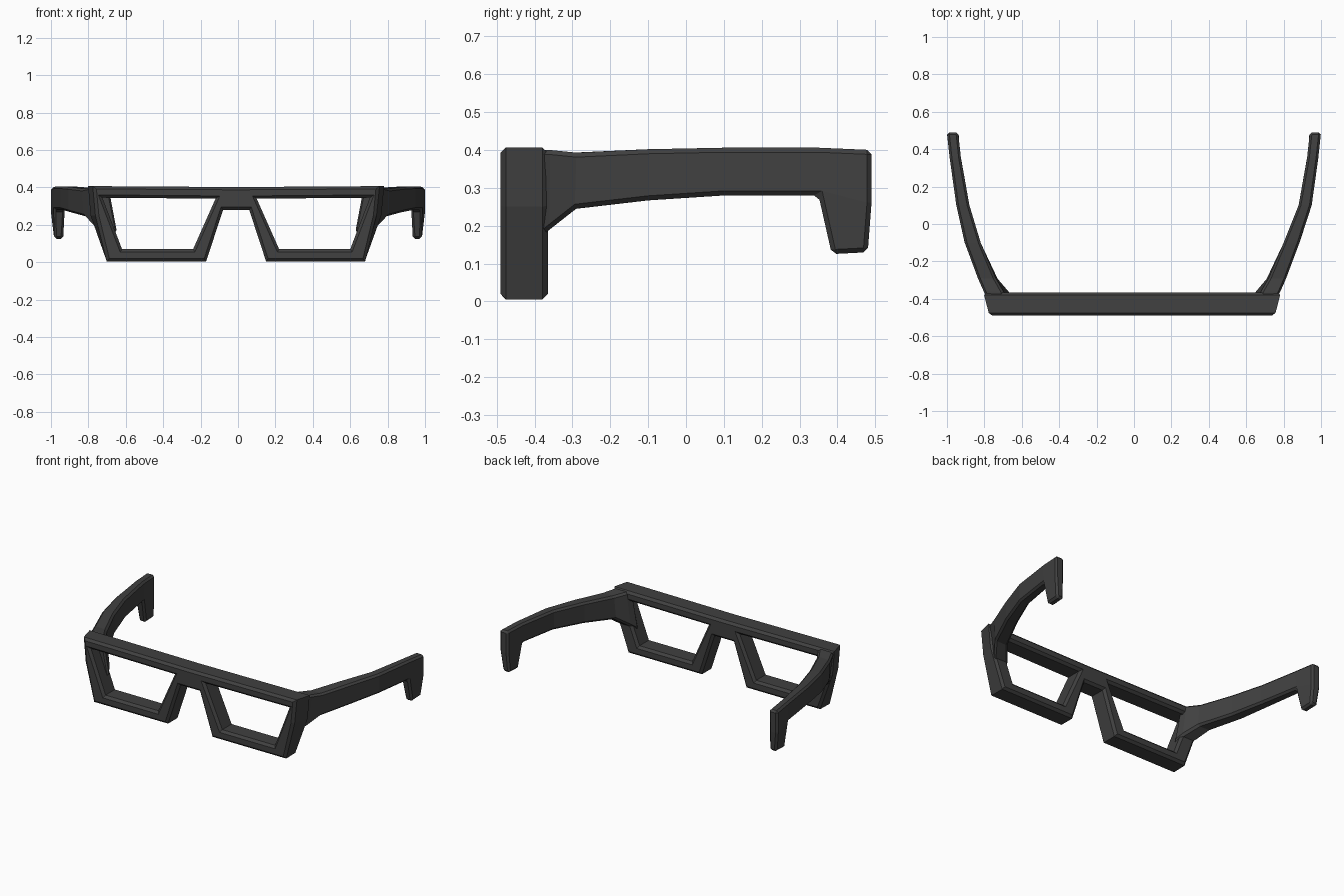
import bpy, bmesh

cube = bpy.data.objects.get("Cube")
if cube:
    bpy.data.objects.remove(cube, do_unlink=True)

charcoal = bpy.data.materials.new("charcoal plastic")
charcoal.use_nodes = True
colour = (0.052, 0.052, 0.052, 1)
charcoal.diffuse_color = colour
bsdf = charcoal.node_tree.nodes["Principled BSDF"]
bsdf.inputs["Base Color"].default_value = colour
bsdf.inputs["Roughness"].default_value = 0.7

SHIFT = -0.01            # the front sits slightly off centre
FRONT, BACK = -0.49, -0.365


def finish(bm, name):
    bmesh.ops.recalc_face_normals(bm, faces=bm.faces[:])
    mesh = bpy.data.meshes.new(name)
    bm.to_mesh(mesh)
    bm.free()
    mesh.materials.append(charcoal)
    obj = bpy.data.objects.new(name, mesh)
    bpy.context.collection.objects.link(obj)
    return obj


def bevel(bm, edges, width):
    bmesh.ops.bevel(bm, geom=edges, offset=width, segments=1,
                    affect='EDGES', clamp_overlap=True)


# Front frame: half outline, mirrored, then extruded backwards
points = {
    "top_mid": (0, 0.402), "low_mid": (0, 0.28),
    "A": (0.795, 0.407), "E": (0.78, 0.25), "B": (0.69, 0.005),
    "C": (0.16, 0.005), "D": (0.07, 0.28),
    "a": (0.715, 0.345), "b": (0.61, 0.07), "c": (0.23, 0.07), "d": (0.11, 0.34),
}
patches = [("A", "E", "B", "b", "a"), ("B", "C", "c", "b"), ("C", "D", "d", "c"),
           ("D", "low_mid", "top_mid", "d"), ("A", "a", "d", "top_mid")]

bm = bmesh.new()
for side in (-1, 1):
    verts = {k: bm.verts.new((side * x, BACK, z)) for k, (x, z) in points.items()}
    for patch in patches:
        bm.faces.new([verts[k] for k in patch])
bmesh.ops.remove_doubles(bm, verts=bm.verts[:], dist=0.001)
bmesh.ops.recalc_face_normals(bm, faces=bm.faces[:])
res = bmesh.ops.extrude_face_region(bm, geom=bm.faces[:], use_keep_orig=True)
for v in [g for g in res["geom"] if isinstance(g, bmesh.types.BMVert)]:
    v.co.y = FRONT
    if abs(v.co.x) > 0.75:          # outer corners taper towards the front
        v.co.x *= 0.96
bmesh.ops.recalc_face_normals(bm, faces=bm.faces[:])
rims = [e for e in bm.edges if len(e.link_faces) == 2
        and abs(e.verts[0].co.y - e.verts[1].co.y) < 0.01
        and e.calc_face_angle() > 0.8]
bevel(bm, rims, 0.018)
bmesh.ops.translate(bm, verts=bm.verts[:], vec=(SHIFT, 0, 0))
finish(bm, "front_frame")

# Temple stations: y, inner x, outer x, bottom z, top z, bottom lean
stations = [
    (-0.41, 0.68, 0.77, 0.15, 0.400, 0.05),
    (-0.36, 0.69, 0.795, 0.19, 0.400, 0.03),
    (-0.29, 0.73, 0.825, 0.245, 0.393, 0.01),
    (-0.10, 0.81, 0.895, 0.267, 0.402, 0),
    (0.10, 0.88, 0.95, 0.28, 0.406, 0),
    (0.35, 0.925, 0.985, 0.28, 0.406, 0),
    (0.49, 0.94, 1.0, 0.26, 0.400, 0),
]


def temple(side, name):
    bm = bmesh.new()
    rings = []
    for y, xi, xo, lo, hi, lean in stations:
        dx = SHIFT if y < 0 else 0
        corners = [(xi - lean, lo), (xo - lean, lo), (xo, hi), (xi, hi)]
        rings.append([bm.verts.new((side * x + dx, y, z)) for x, z in corners])
    for r, s in zip(rings, rings[1:]):
        for i in range(4):
            j = (i + 1) % 4
            under = bm.faces.new((r[i], r[j], s[j], s[i]))
            if i == 0:
                hook_root = under
    bm.faces.new(rings[0])
    bm.faces.new(rings[-1])
    # Ear hook pulled down from the rearmost underside
    res = bmesh.ops.extrude_face_region(bm, geom=[hook_root])
    bmesh.ops.delete(bm, geom=[hook_root], context='FACES_ONLY')
    for v in [g for g in res["geom"] if isinstance(g, bmesh.types.BMVert)]:
        rear = v.co.y > 0.42
        inner = abs(v.co.x) < 0.96
        v.co = (side * (0.935 if inner else 0.983),
                0.48 if rear else 0.385, 0.13 if rear else 0.125)
    bmesh.ops.recalc_face_normals(bm, faces=bm.faces[:])
    sharp = [e for e in bm.edges if len(e.link_faces) == 2
             and e.calc_face_angle() > 1.0]
    bevel(bm, sharp, 0.012)
    finish(bm, name)


temple(1, "left_temple")
temple(-1, "right_temple")
